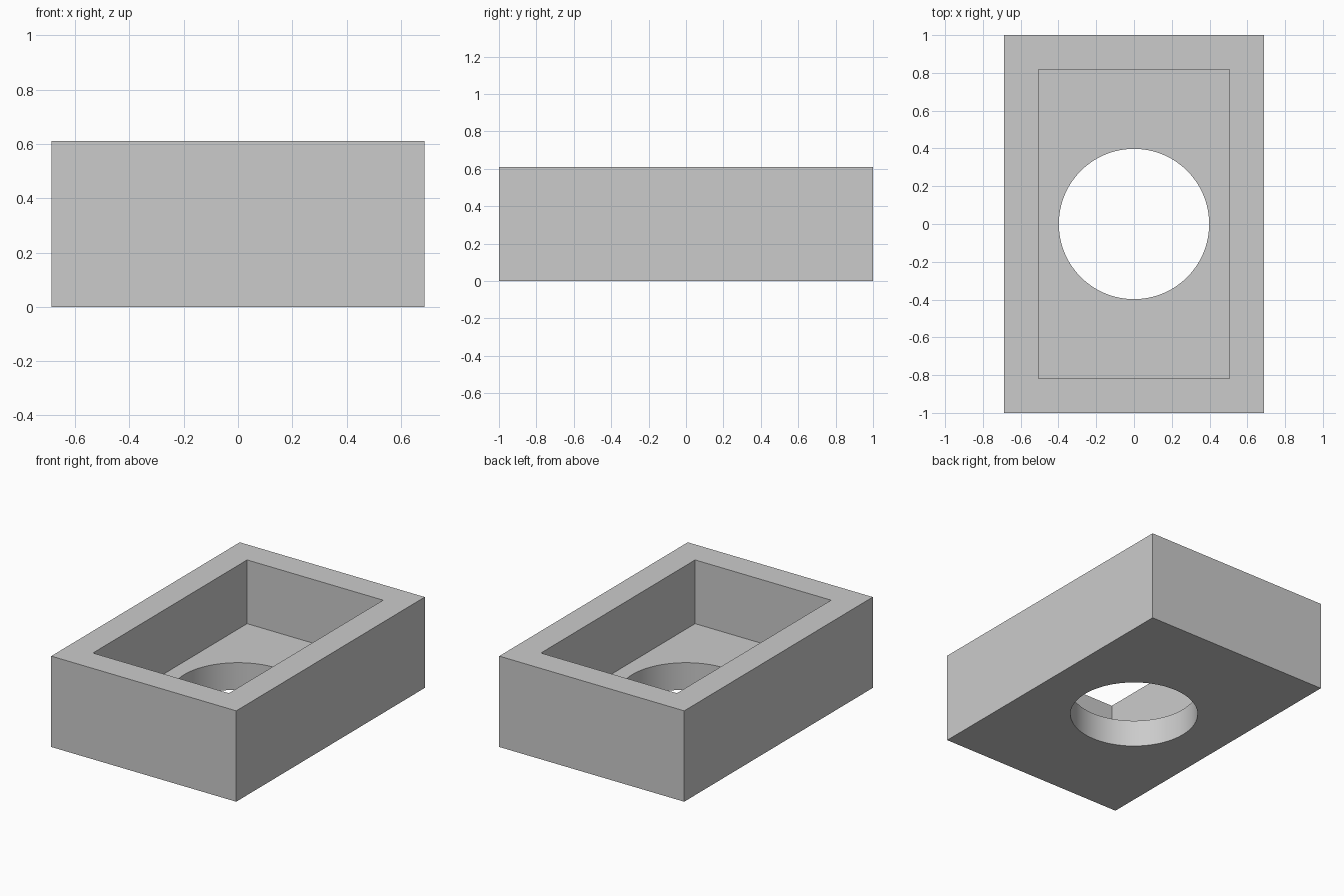
import bpy
import math

WIDTH, LENGTH, HEIGHT = 1.374, 2.0, 0.61
WALL = 0.182
HOLE_RADIUS = 0.398

if "Cube" in bpy.data.objects:
    bpy.data.objects.remove(bpy.data.objects["Cube"], do_unlink=True)

# One plain grey for the whole part
grey = bpy.data.materials.new("plain_grey")
grey.use_nodes = True
grey.diffuse_color = (0.6, 0.6, 0.6, 1)
grey.node_tree.nodes["Principled BSDF"].inputs["Base Color"].default_value = (0.6, 0.6, 0.6, 1)


def box(name, width, length, bottom, top):
    bpy.ops.mesh.primitive_cube_add(size=1, location=(0, 0, (bottom + top) / 2))
    obj = bpy.context.object
    obj.name = name
    obj.scale = (width, length, top - bottom)
    bpy.ops.object.transform_apply(location=True, rotation=False, scale=True)
    obj.data.materials.append(grey)
    return obj


def cut(target, cutter):
    cutter.hide_render = True
    mod = target.modifiers.new("cut_" + cutter.name, "BOOLEAN")
    mod.operation = "DIFFERENCE"
    mod.solver = "EXACT"
    mod.object = cutter
    bpy.context.view_layer.objects.active = target
    bpy.ops.object.modifier_apply(modifier=mod.name)
    bpy.data.objects.remove(cutter, do_unlink=True)


# Solid block
tray = box("open_tray", WIDTH, LENGTH, 0, HEIGHT)

# Rectangular pocket, open at the top, with floor as thick as the walls
cut(tray, box("pocket", WIDTH - 2 * WALL, LENGTH - 2 * WALL, WALL, HEIGHT + 0.2))

# Round hole through the floor
bpy.ops.mesh.primitive_cylinder_add(vertices=96, radius=HOLE_RADIUS, depth=0.6, location=(0, 0, WALL / 2))
hole = bpy.context.object
hole.name = "floor_hole"
hole.data.materials.append(grey)
cut(tray, hole)

# Smooth hole wall, sharp box edges
bpy.ops.object.select_all(action="DESELECT")
tray.select_set(True)
bpy.context.view_layer.objects.active = tray
bpy.ops.object.shade_smooth_by_angle(angle=math.radians(30))
